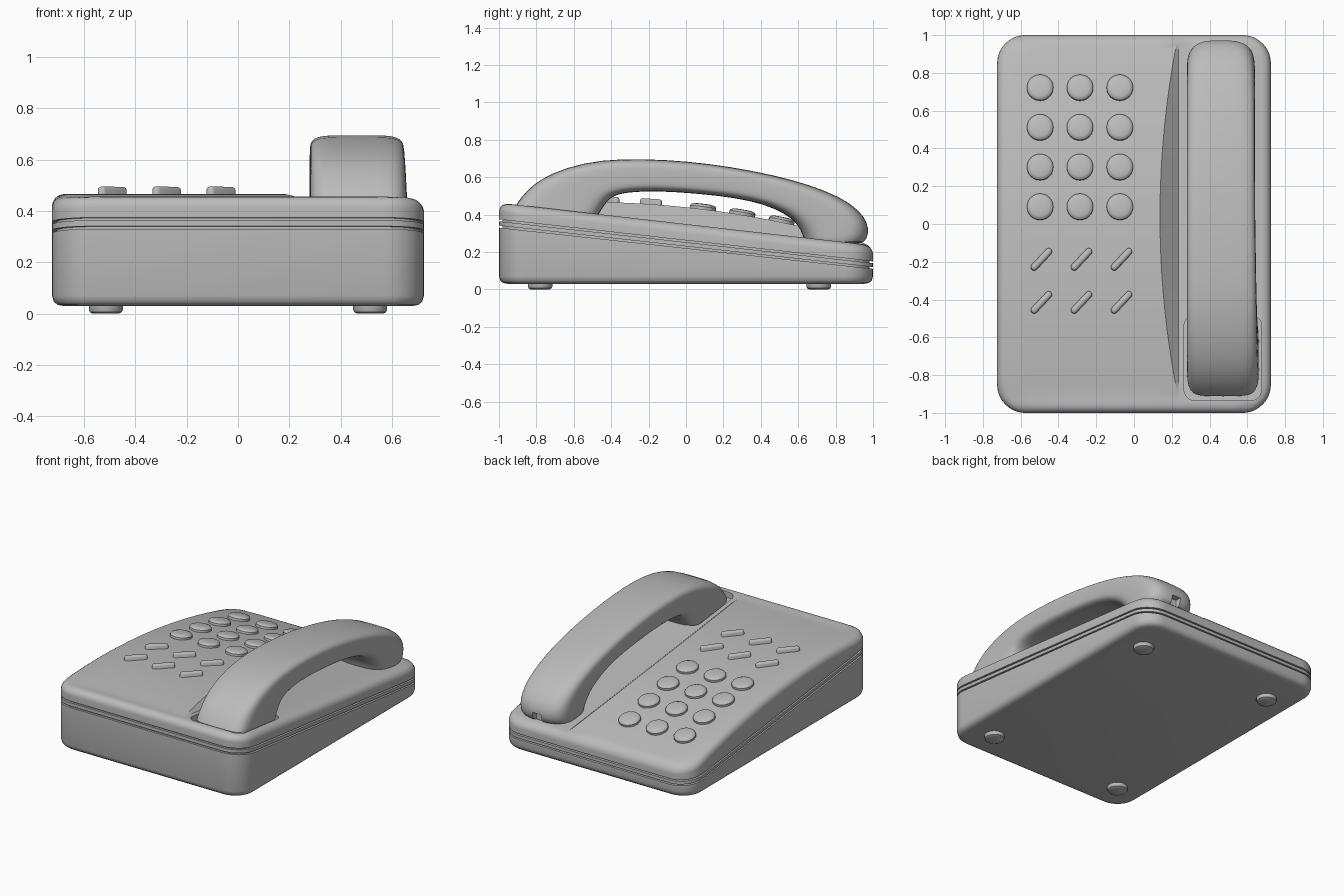
import bpy, bmesh, math
from mathutils import Matrix, Vector

if "Cube" in bpy.data.objects:
    bpy.data.objects.remove(bpy.data.objects["Cube"])

grey = bpy.data.materials.new("light_grey_plastic")
grey.diffuse_color = (0.5, 0.5, 0.5, 1)
grey.use_nodes = True
grey.node_tree.nodes["Principled BSDF"].inputs["Base Color"].default_value = grey.diffuse_color

HW, HL, CR = 0.725, 1.0, 0.15          # body half width, half length, corner radius


def finish(name, bm, smooth=True):
    bmesh.ops.remove_doubles(bm, verts=bm.verts, dist=1e-5)
    bmesh.ops.recalc_face_normals(bm, faces=bm.faces)
    me = bpy.data.meshes.new(name)
    bm.to_mesh(me)
    bm.free()
    ob = bpy.data.objects.new(name, me)
    bpy.context.collection.objects.link(ob)
    me.materials.append(grey)
    if smooth:
        shade(ob)
    return ob


def activate(ob):
    bpy.ops.object.select_all(action='DESELECT')
    ob.select_set(True)
    bpy.context.view_layer.objects.active = ob


def shade(ob, angle=35):
    activate(ob)
    bpy.ops.object.shade_smooth_by_angle(angle=math.radians(angle))


def cut(ob, cutter):
    activate(ob)
    mod = ob.modifiers.new("cut", 'BOOLEAN')
    mod.operation, mod.solver, mod.object = 'DIFFERENCE', 'EXACT', cutter
    bpy.ops.object.modifier_apply(modifier=mod.name)
    bpy.data.objects.remove(cutter)


def prism(name, hw, hl, r, rings, matrix=Matrix(), seg=8):
    """Rounded-rectangle stack; rings are (inset, height or height function of y)."""
    bm = bmesh.new()
    loops = []
    for inset, z in rings:
        rr = max(r - inset, 0.001)
        loop = []
        for k, (sx, sy) in enumerate(((1, 1), (-1, 1), (-1, -1), (1, -1))):
            for j in range(seg + 1):
                a = (k + j / seg) * math.pi / 2
                x = sx * (hw - r) + rr * math.cos(a)
                y = sy * (hl - r) + rr * math.sin(a)
                loop.append(bm.verts.new(matrix @ Vector((x, y, z(y) if callable(z) else z))))
        loops.append(loop)
    n = len(loops[0])
    for a, b in zip(loops, loops[1:]):
        for i in range(n):
            bm.faces.new((a[i], a[(i + 1) % n], b[(i + 1) % n], b[i]))
    bm.faces.new(loops[0])
    bm.faces.new(loops[-1])
    return finish(name, bm)


def plane(c, s):
    return lambda y: c - s * y


# Lower body, seam band and the recessed core that shows in the grooves
prism("base", HW, HL, CR, [(0.045, 0.03), (0.022, 0.034), (0.007, 0.047), (0, 0.07),
                           (0, plane(0.220, 0.11))])
prism("seam_band", HW, HL, CR, [(0, plane(0.230, 0.111)), (0, plane(0.252, 0.112))])
prism("seam_core", HW, HL, CR, [(0.018, plane(0.20, 0.11)), (0.018, plane(0.28, 0.1125))])


# Top shell: sloped deck with an arched keypad plateau on the left
def bulge(y):
    return 0.09 * max(0.0, 1 - ((y - 0.04) / 0.95) ** 2)


def deck(y):
    return 0.349 - 0.114 * y


def keypad(y):
    return deck(y) + bulge(y)


def edge_distance(x, y):
    qx, qy = abs(x) - HW + CR, abs(y) - HL + CR
    return CR - math.hypot(max(qx, 0), max(qy, 0)) - min(max(qx, qy), 0)


def half_width(y):
    q = max(abs(y) - HL + CR, 0)
    return HW - CR + math.sqrt(max(CR * CR - q * q, 0))


def top_shell():
    rim = [0, 0.0012, 0.006, 0.014, 0.028, 0.05]
    near = rim + [0.075, 0.11]
    ys = [-HL + d for d in near] + [-0.84 + 1.68 * i / 32 for i in range(33)]
    ys += [HL - d for d in reversed(near)]
    bm = bmesh.new()
    rows = []
    for y in ys:
        X, b, foot = half_width(y), bulge(y), 0.235
        wall = foot - 0.003 - b * 1.05
        xs = [-X + d for d in rim]
        xs += [xs[-1] + (wall - xs[-1]) * i / 8 for i in range(1, 9)] + [foot]
        xs += [foot + (X - 0.05 - foot) * i / 4 for i in range(1, 4)]
        xs += [X - d for d in reversed(rim)]
        row = []
        for i, x in enumerate(xs):
            t = 1 - min(max(edge_distance(x, y), 0), 0.05) / 0.05
            drop = 0.05 * (1 - math.sqrt(max(1 - t * t, 0)))
            z = deck(y) + (b if i <= 13 else 0) - drop
            row.append(bm.verts.new((x, y, z)))
        rows.append(row)
    for a, b in zip(rows, rows[1:]):
        for i in range(len(a) - 1):
            bm.faces.new((a[i], a[i + 1], b[i + 1], b[i]))
    # skirt and underside
    border = rows[0] + [r[-1] for r in rows[1:-1]] + rows[-1][::-1]
    border += [r[0] for r in rows[-2:0:-1]]
    low = [bm.verts.new((v.co.x, v.co.y, 0.262 - 0.1125 * v.co.y)) for v in border]
    n = len(border)
    for i in range(n):
        j = (i + 1) % n
        bm.faces.new((border[i], border[j], low[j], low[i]))
    bm.faces.new(low)
    return finish("top_shell", bm, False)


shell = top_shell()
# Shallow cradle pocket under the front end of the handset
pocket = prism("pocket_cutter", 0.205, 0.227, 0.06,
               [(0, lambda y: deck(y - 0.708) - 0.04), (0, 0.7)],
               Matrix.Translation((0.47, -0.708, 0)))
cut(shell, pocket)
shade(shell)

# Keys: round dial keys and slanted function keys, following the keypad slope
def on_keypad(x, y, turn=0):
    slope = (keypad(y + 0.01) - keypad(y - 0.01)) / 0.02
    return (Matrix.Translation((x, y, keypad(y))) @ Matrix.Rotation(math.atan(slope), 4, 'X')
            @ Matrix.Rotation(turn, 4, 'Z'))


for c in range(3):
    for r in range(4):
        prism("dial_key", 0.07, 0.07, 0.07,
              [(0, -0.02), (0, 0.014), (0.006, 0.022), (0.02, 0.027), (0.045, 0.029)],
              on_keypad(-0.497 + 0.211 * c, 0.09 + 0.21 * r), 6)
    for r in range(2):
        prism("function_key", 0.018, 0.074, 0.018,
              [(0, -0.02), (0, 0.018), (0.004, 0.025), (0.011, 0.029)],
              on_keypad(-0.49 + 0.212 * c, -0.415 + 0.227 * r, math.radians(-43)), 5)

# Feet
for sx in (-1, 1):
    for y in (-0.78, 0.71):
        prism("foot", 0.066, 0.066, 0.066, [(0.016, 0), (0.004, 0.006), (0, 0.014), (0, 0.05)],
              Matrix.Translation((sx * 0.515, y, 0)), 6)

# Handset: sections spanning from outer to inner profile point (y, z each)
sections = [
    (-0.918, 0.425, -0.485, 0.372), (-0.918, 0.435, -0.48, 0.38), (-0.885, 0.49, -0.455, 0.42),
    (-0.82, 0.56, -0.425, 0.47), (-0.72, 0.622, -0.385, 0.502), (-0.55, 0.678, -0.32, 0.518),
    (-0.35, 0.70, -0.21, 0.525), (-0.10, 0.693, -0.08, 0.522), (0.12, 0.673, 0.08, 0.51),
    (0.35, 0.636, 0.26, 0.49), (0.57, 0.587, 0.42, 0.455), (0.75, 0.527, 0.53, 0.405),
    (0.88, 0.462, 0.59, 0.355), (0.955, 0.39, 0.615, 0.312), (0.977, 0.33, 0.625, 0.285),
    (0.972, 0.27, 0.63, 0.262), (0.94, 0.236, 0.655, 0.245)]


def power(v, e):
    return math.copysign(abs(v) ** e, v)


bm = bmesh.new()
loops, N = [], 32
for k, (oy, oz, iy, iz) in enumerate(sections):
    t = k / (len(sections) - 1)
    o, i = Vector((0, oy, oz)), Vector((0, iy, iz))
    e = 2 / (5.0 - 2.4 * max(0, t - 0.5) * 2)
    w, cx = 0.193 - 0.012 * min(1, t * 2), 0.472 - 0.012 * min(1, t * 2)
    mid, half = (o + i) / 2, (o - i) / 2
    loop = []
    for j in range(N):
        a = 2 * math.pi * j / N
        p = mid + half * power(math.sin(a), e)
        loop.append(bm.verts.new((cx + w * power(math.cos(a), e), p.y, p.z)))
    loops.append(loop)
for a, b in zip(loops, loops[1:]):
    for j in range(N):
        bm.faces.new((a[j], a[(j + 1) % N], b[(j + 1) % N], b[j]))
for loop in (loops[0], loops[-1]):
    cap = bm.faces.new(loop)
    bmesh.ops.inset_region(bm, faces=[cap], thickness=0.012)
handset = finish("handset", bm, False)
activate(handset)
sub = handset.modifiers.new("smooth", 'SUBSURF')
sub.levels = sub.render_levels = 1
bpy.ops.object.modifier_apply(modifier=sub.name)
# Cord socket in the rear end of the handset
cut(handset, prism("socket_cutter", 0.033, 0.05, 0.004, [(0, 0.2), (0, 0.31)],
                   Matrix.Translation((0.46, 0.98, 0)), 2))
shade(handset)
